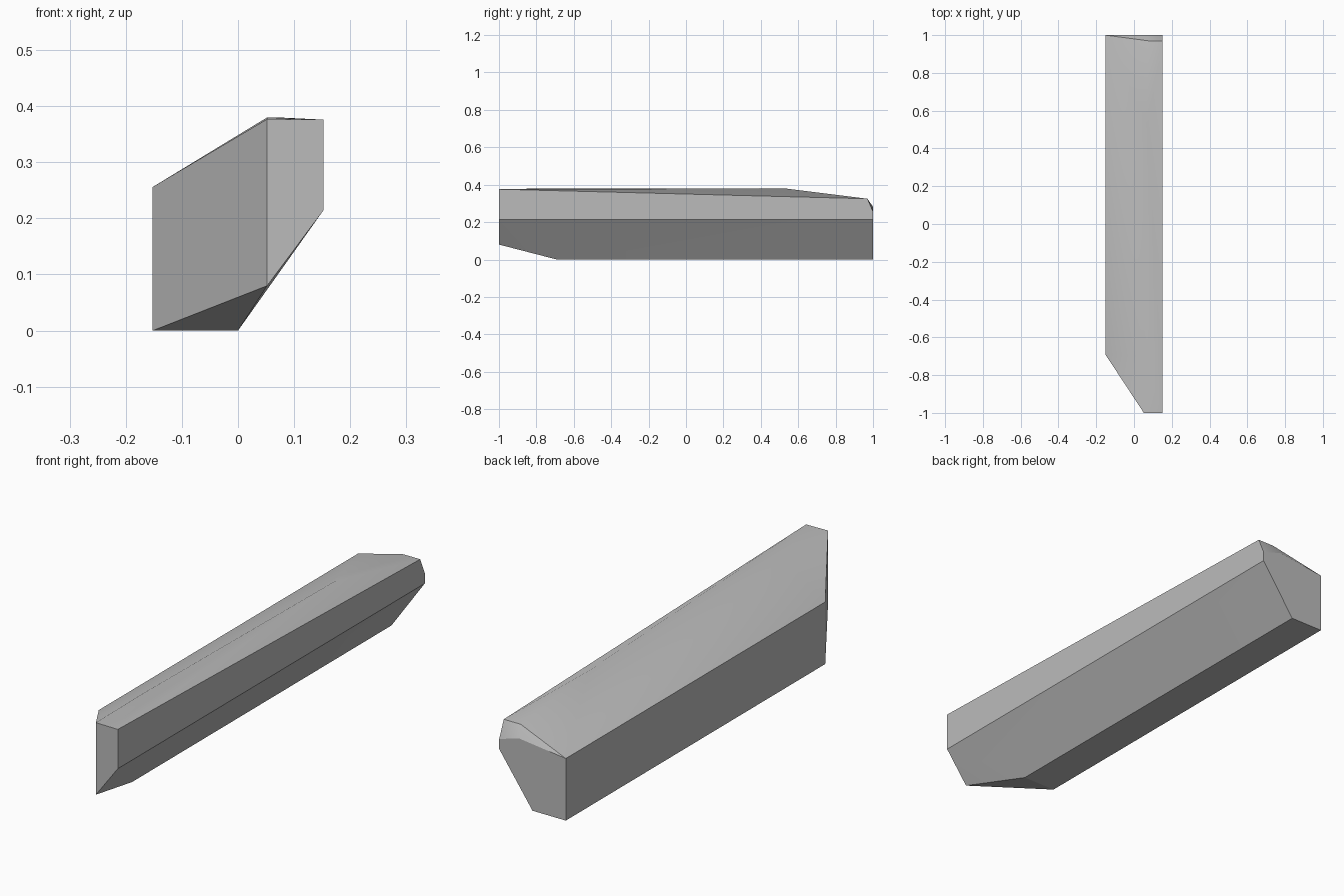
import bpy, bmesh
from mathutils import Vector

cube = bpy.data.objects.get("Cube")
if cube:
    bpy.data.objects.remove(cube)

stone = bpy.data.materials.new("plain grey")
stone.use_nodes = True
GREY = (0.5, 0.5, 0.5, 1)
stone.diffuse_color = GREY
stone.node_tree.nodes["Principled BSDF"].inputs["Base Color"].default_value = GREY

LEFT, RIGHT = 0.152, -0.152    # outer side faces
MITRE = 0.052                  # where the mitred front end begins

# Corners of the beam, from front to back
front_end = [(MITRE, -1, 0.08), (MITRE, -1, 0.377), (LEFT, -1, 0.376), (LEFT, -1, 0.214)]
mitre_end = [(RIGHT, -0.69, 0), (0, -0.69, 0), (RIGHT, -0.69, 0.256)]
ridge = [(MITRE, -0.7, 0.38), (0.07, 0.53, 0.38), (0.075, 0.97, 0.325), (LEFT, 0.97, 0.325)]
back_end = [(RIGHT, 1, 0), (0, 1, 0), (LEFT, 1, 0.214), (LEFT, 1, 0.255),
            (0.063, 1, 0.282), (RIGHT, 1, 0.256)]

bm = bmesh.new()
for p in front_end + mitre_end + ridge + back_end:
    bm.verts.new(p)
bmesh.ops.convex_hull(bm, input=bm.verts)
bmesh.ops.recalc_face_normals(bm, faces=bm.faces)

# Sides of the beam, named by the way they face; shading is smooth within a side
sides = {
    "top": (0, 0, 1), "bottom": (0, 0, -1), "front": (0, -1, 0), "back": (0, 1, 0),
    "left": (1, 0, 0), "right": (-1, 0, 0), "mitre": (-0.84, -0.54, 0),
    "under_slope": (0.82, 0, -0.57), "under_nose": (0, -0.25, -0.97),
    "back_bevel": (0, 0.83, 0.55),
}
directions = {name: Vector(d).normalized() for name, d in sides.items()}


def side_of(face):
    return max(directions, key=lambda name: face.normal.dot(directions[name]))


for f in bm.faces:
    f.smooth = True
for e in bm.edges:
    e.smooth = len({side_of(f) for f in e.link_faces}) == 1

mesh = bpy.data.meshes.new("beam")
bm.to_mesh(mesh)
bm.free()
mesh.materials.append(stone)
beam = bpy.data.objects.new("beam", mesh)
bpy.context.collection.objects.link(beam)
